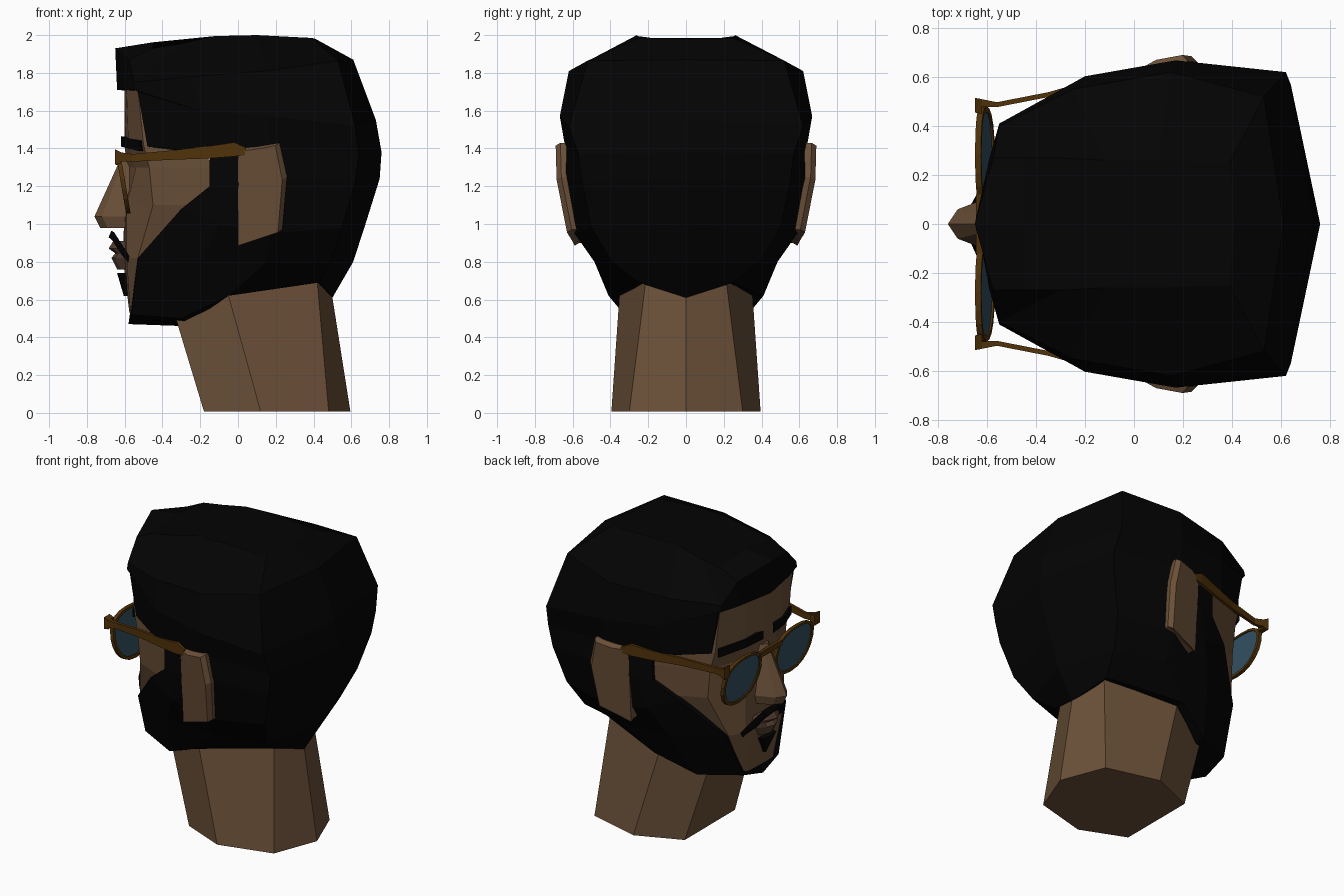
import bpy, bmesh, math

cube = bpy.data.objects.get("Cube")
if cube:
    bpy.data.objects.remove(cube, do_unlink=True)


def material(name, r, g, b):
    m = bpy.data.materials.new(name)
    m.use_nodes = True
    m.diffuse_color = (r, g, b, 1)
    bsdf = m.node_tree.nodes["Principled BSDF"]
    bsdf.inputs["Base Color"].default_value = (r, g, b, 1)
    bsdf.inputs["Roughness"].default_value = 0.9
    return m


SKIN = material("brown skin", 0.146, 0.08, 0.04)
HAIR = material("black hair", 0.001, 0.001, 0.001)
LIP = material("dark lip", 0.1, 0.055, 0.035)
FRAME = material("amber frame", 0.08, 0.032, 0.003)
LENS = material("blue lens", 0.032, 0.078, 0.118)


def loft(name, rings, mat, cap=True, loop=False, mirror=False):
    """Skin a list of closed rings into one flat-shaded solid."""
    bm = bmesh.new()
    rows = [[bm.verts.new(p) for p in ring] for ring in rings]
    pairs = list(zip(rows, rows[1:]))
    if loop:
        pairs.append((rows[-1], rows[0]))
    for a, b in pairs:
        for i in range(len(a)):
            j = (i + 1) % len(a)
            bm.faces.new((a[i], a[j], b[j], b[i]))
    if cap and not loop:
        bm.faces.new(rows[0])
        bm.faces.new(rows[-1])
    bmesh.ops.recalc_face_normals(bm, faces=bm.faces)
    mesh = bpy.data.meshes.new(name)
    bm.to_mesh(mesh)
    bm.free()
    mesh.materials.append(mat)
    obj = bpy.data.objects.new(name, mesh)
    bpy.context.collection.objects.link(obj)
    if mirror:
        mod = obj.modifiers.new("Mirror", 'MIRROR')
        mod.use_axis = (False, True, False)
        mod.use_mirror_merge = False
    return obj


def whole(half):
    """Complete a half ring by reflecting it across y = 0."""
    return half + [(x, -y, z) for x, y, z in reversed(half) if y > 0]


def level(z, *points):
    return [(x, y, z) for x, y in points]


def split_front(half):
    """Add a point midway along the front edge of a half ring."""
    middle = tuple((a + b) / 2 for a, b in zip(half[0], half[1]))
    return [half[0], middle] + half[1:]


def symmetric(name, halves, mat):
    return loft(name, [whole(h) for h in halves], mat)


# Neck
symmetric("neck", [
    level(0.007, (-.18, .27), (.12, .395), (.48, .30), (.595, 0)),
    level(0.8, (-.42, .22), (-.1, .34), (.41, .2), (.47, 0))], SKIN)

# Face, from hairline to chin
symmetric("face", [
    level(1.72, (-.60, 0), (-.59, .2), (-.53, .39), (-.3, .45)),
    level(1.42, (-.60, 0), (-.58, .2), (-.5, .4), (-.2, .53)),
    level(1.30, (-.59, 0), (-.54, .2), (-.47, .41), (-.13, .565)),
    level(1.10, (-.60, 0), (-.59, .2), (-.45, .41), (-.13, .55)),
    level(0.82, (-.61, 0), (-.59, .2), (-.53, .3), (-.25, .4)),
    level(0.53, (-.575, 0), (-.57, .12), (-.552, .18), (-.3, .26))], SKIN)

# Hair: crown, ledge, fringe, fringe underside, temples, sideburns
side = [(-.05, .6, 1.38), (.17, .64, 1.41), (.64, .57, 1.37), (.76, 0, 1.38)]
sideburn = [(-.15, 0, 1.2), (-.15, .575, 1.2), (-.05, .6, 1.2),
            (.17, .65, 1.25), (.62, .55, 1.22), (.75, 0, 1.24)]
fringe = [(-.2, .603, 1.6), (.17, .668, 1.57), (.62, .62, 1.52), (.73, 0, 1.55)]
symmetric("hair", [
    [(-.45, 0, 1.962), (-.45, .27, 1.93), (-.3, .27, 1.955), (-.12, .26, 1.995),
     (.1, .26, 2), (.39, .25, 1.985), (.41, 0, 1.98)],
    [(-.65, 0, 1.93), (-.575, .27, 1.87), (-.55, .4, 1.75), (-.25, .55, 1.78),
     (.15, .62, 1.81), (.53, .52, 1.865), (.61, 0, 1.87)],
    [(-.64, 0, 1.71), (-.59, .27, 1.71), (-.55, .41, 1.71)] + fringe,
    split_front([(-.5, 0, 1.7), (-.53, .41, 1.7)] + fringe),
    split_front([(-.45, 0, 1.41), (-.48, .41, 1.41), (-.22, .57, 1.39)] + side[1:]),
    split_front([(-.15, 0, 1.37), (-.15, .575, 1.37)] + side),
    split_front(sideburn)], HAIR)

# Beard along the jaw, joined to the nape hair
symmetric("beard", [
    sideburn,
    [(-.3, 0, 1.08), (-.3, .51, 1.08), (-.1, .565, 1.0), (.17, .59, .95),
     (.55, .5, .98), (.675, 0, 1.0)],
    [(-.45, 0, .82), (-.53, .32, .82), (-.2, .47, .8), (.15, .485, .8),
     (.49, .39, .8), (.61, 0, .8)],
    [(-.58, 0, .47), (-.565, .19, .52), (-.3, .31, .5), (-.05, .41, .62),
     (.43, .25, .69), (.5, 0, .61)],
    [(-.3, 0, .46), (-.3, .1, .46), (-.27, .2, .47), (-.05, .3, .62),
     (.4, .18, .7), (.45, 0, .62)]], HAIR)

# Ears, with a chamfered outer rim
ear_edge = [(0, .62, 1.40), (.1, .67, 1.41), (.22, .69, 1.43),
            (.26, .685, 1.25), (.235, .63, .97), (.1, .605, .93), (0, .59, .90)]
loft("ears", [[(x * .9, y, z - .015) for x, y, z in ear_edge],
              [(x, y - .025, z) for x, y, z in ear_edge],
              [(x, .5, z) for x, y, z in ear_edge]], SKIN, mirror=True)

# Nose
symmetric("nose", [
    level(1.36, (-.615, 0), (-.6, .03), (-.55, .06)),
    level(1.04, (-.76, 0), (-.72, .06), (-.59, .11)),
    level(0.98, (-.73, 0), (-.69, .05), (-.58, .1))], SKIN)

# Lips
symmetric("lips", [
    level(.91, (-.66, 0), (-.645, .06), (-.58, .14)),
    level(.87, (-.685, 0), (-.66, .06), (-.58, .16)),
    level(.845, (-.65, 0), (-.635, .06), (-.58, .15)),
    level(.82, (-.67, 0), (-.65, .06), (-.58, .13)),
    level(.76, (-.64, 0), (-.62, .06), (-.57, .1))], LIP)

# Moustache, chin tuft and eyebrows
symmetric("moustache", [
    [(-.67, 0, .965), (-.655, .09, .955), (-.61, .2, .88), (-.575, .24, .83)],
    [(-.685, 0, .93), (-.665, .08, .912), (-.615, .17, .835), (-.58, .22, .795)]], HAIR)
symmetric("chin_tuft", [
    level(.74, (-.64, 0), (-.632, .07), (-.58, .08)),
    level(.62, (-.605, 0), (-.6, .01), (-.57, .01))], HAIR)
brow = [(-.62, .05, 1.41), (-.6, .2, 1.405), (-.52, .395, 1.385), (-.45, .3, 1.39)]
loft("eyebrows", [brow, [(x, y, z + .055) for x, y, z in brow]], HAIR, mirror=True)


# Glasses: tilted outlines, flatter on top, shared by rims and lenses
def outline(scale, push):
    ring = []
    for i in range(20):
        a = math.tau * i / 20
        s, c = math.sin(a), math.cos(a)
        lift = .145 * s ** .7 if s > 0 else .185 * s
        z = 1.24 + scale * lift
        y = .28 + scale * .2 * math.copysign(abs(c) ** .85, c)
        ring.append((-.612 - (z - 1.24) * .17 + push, y, z))
    return ring


loft("glasses_rims", [outline(1, -.012), outline(1, .012),
                      outline(.89, .012), outline(.89, -.012)],
     FRAME, loop=True, mirror=True)
loft("glasses_lenses", [outline(.92, -.004), outline(.92, .004)], LENS, mirror=True)


def bar(name, stations, mirror):
    """Rectangular bar through stations of (x, y, z, width, height)."""
    rings = [[(x, y + j * w / 2, z + k * h / 2)
              for j, k in ((-1, -1), (1, -1), (1, 1), (-1, 1))]
             for x, y, z, w, h in stations]
    return loft(name, rings, FRAME, mirror=mirror)


bar("glasses_arms", [(-.625, .495, 1.355, .03, .05), (-.56, .487, 1.35, .02, .04),
                     (-.35, .528, 1.365, .02, .05), (-.15, .585, 1.38, .02, .065),
                     (-.02, .618, 1.395, .025, .075), (.04, .63, 1.385, .02, .04)], True)
bar("glasses_hinges", [(-.65, .485, 1.355, .06, .08), (-.62, .48, 1.35, .06, .06)], True)
bar("glasses_bridge", [(-.645, 0, 1.33, .24, .035), (-.62, 0, 1.33, .24, .03)], False)
